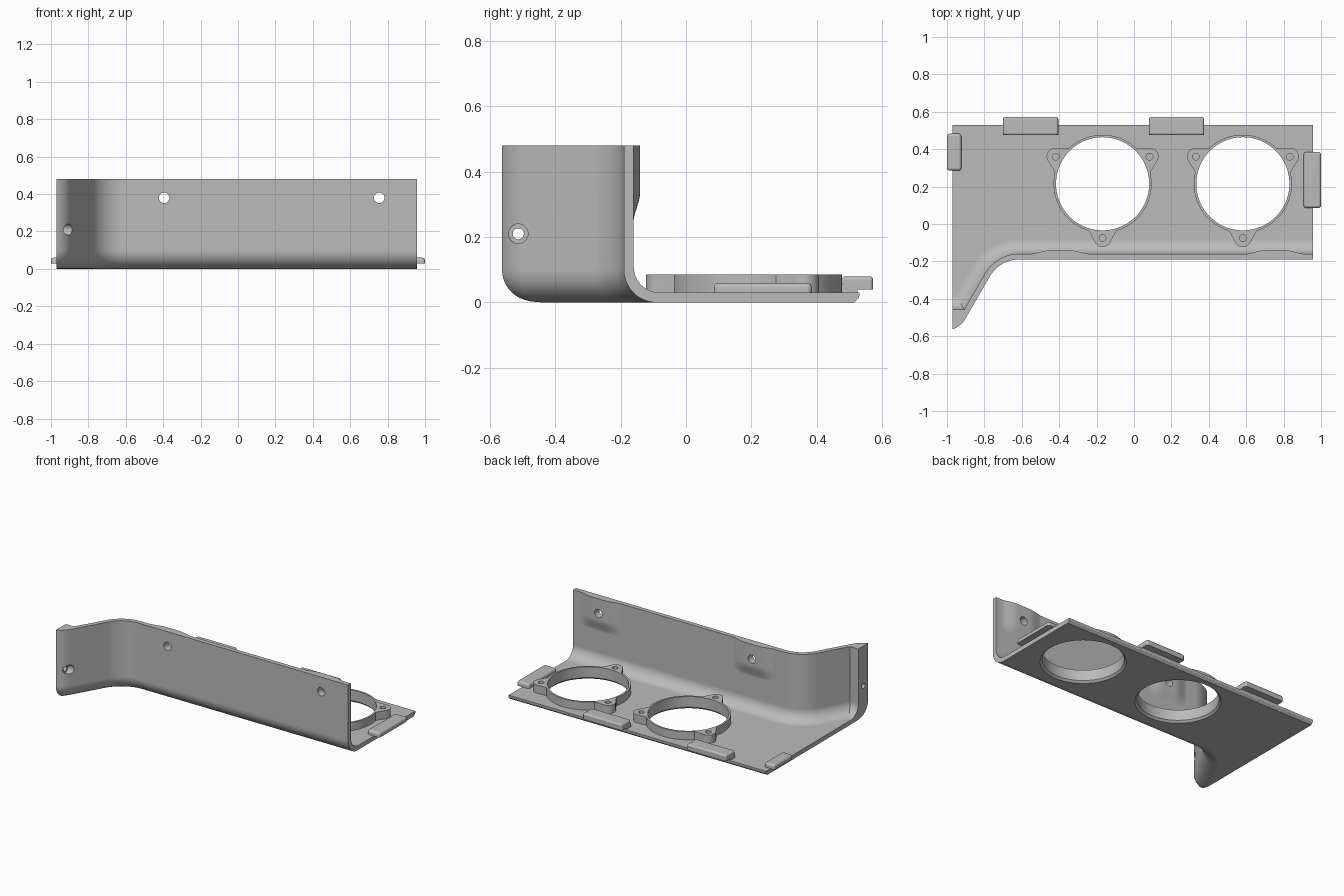
import bpy, bmesh
from math import sin, cos, tan, pi, radians, hypot
from mathutils import Matrix, Vector

if "Cube" in bpy.data.objects:
    bpy.data.objects.remove(bpy.data.objects["Cube"], do_unlink=True)

grey = bpy.data.materials.new("plain grey")
grey.use_nodes = True
GREY = (0.5, 0.5, 0.5, 1)
grey.diffuse_color = GREY
grey.node_tree.nodes["Principled BSDF"].inputs["Base Color"].default_value = GREY


def finish(name, bm):
    bmesh.ops.recalc_face_normals(bm, faces=bm.faces)
    mesh = bpy.data.meshes.new(name)
    bm.to_mesh(mesh)
    bm.free()
    mesh.materials.append(grey)
    obj = bpy.data.objects.new(name, mesh)
    bpy.context.collection.objects.link(obj)
    return obj


def loft(name, layers):
    """Solid from a stack of (outline, z) layers with equal point counts."""
    bm = bmesh.new()
    rings = [[bm.verts.new((x, y, z)) for x, y in outline] for outline, z in layers]
    for low, high in zip(rings, rings[1:]):
        for i in range(len(low)):
            bm.faces.new((low[i - 1], low[i], high[i], high[i - 1]))
    bm.faces.new(rings[0])
    bm.faces.new(rings[-1])
    return finish(name, bm)


def box(name, x, y, z, round_by=0):
    bm = bmesh.new()
    bmesh.ops.create_cube(bm, size=1)
    for v in bm.verts:
        v.co = [(a + b) / 2 + c * (b - a) for c, (a, b) in zip(v.co, (x, y, z))]
    if round_by:
        # keep the underside square
        edges = [e for e in bm.edges if any(v.co.z > z[0] + 0.001 for v in e.verts)]
        bmesh.ops.bevel(bm, geom=edges, offset=round_by, segments=4,
                        profile=0.5, affect='EDGES')
    return finish(name, bm)


def rod(name, start, end, r1, r2=None, sides=32):
    a, b = Vector(start), Vector(end)
    turn = Vector((0, 0, 1)).rotation_difference(b - a).to_matrix().to_4x4()
    bm = bmesh.new()
    bmesh.ops.create_cone(bm, cap_ends=True, segments=sides, radius1=r1,
                          radius2=r1 if r2 is None else r2, depth=(b - a).length,
                          matrix=Matrix.Translation((a + b) / 2) @ turn)
    return finish(name, bm)


def combine(target, tool, operation='DIFFERENCE'):
    tool.hide_render = True
    mod = target.modifiers.new("combine", 'BOOLEAN')
    mod.object, mod.operation, mod.solver = tool, operation, 'EXACT'
    bpy.context.view_layer.objects.active = target
    bpy.ops.object.modifier_apply(modifier=mod.name)
    bpy.data.objects.remove(tool, do_unlink=True)


def smooth(obj):
    bpy.ops.object.select_all(action='DESELECT')
    obj.select_set(True)
    bpy.context.view_layer.objects.active = obj
    bpy.ops.object.shade_smooth_by_angle(angle=radians(32))
    mod = obj.modifiers.new("even_shading", 'WEIGHTED_NORMAL')
    mod.keep_sharp = True


# Plan of the front wall: straight run, bend, slanted wing, curled tip
LEFT, RIGHT, BACK, TOP = -0.97, 0.957, 0.53, 0.48
BEND, BEND_R = (-0.615, -0.37), 0.18
TIP, TIP_R = (-1.013, -0.44), 0.13
SLANT = pi / 3
STEPS = 14


def bend_points(d):
    return [(BEND[0] - (BEND_R + d) * sin(SLANT * i / STEPS),
             BEND[1] + (BEND_R + d) * cos(SLANT * i / STEPS)) for i in range(STEPS + 1)]


def outer_outline(d, back):
    tip = [(TIP[0] + (TIP_R - d) * sin(SLANT * (1 - i / STEPS)),
            TIP[1] - (TIP_R - d) * cos(SLANT * (1 - i / STEPS))) for i in range(STEPS + 1)]
    return ([(RIGHT, back), (RIGHT, BEND[1] + BEND_R + d)] + bend_points(d) + tip
            + [(-1.2, tip[-1][1]), (-1.2, back)])


def inner_outline(f):
    bend = bend_points(0.03 + f)
    x, y = bend[-1]
    post = -0.457 + f
    return ([(1.2, 0.9), (1.2, bend[0][1])] + bend
            + [(x - (y - post) / tan(SLANT), post), (-1.2, post), (-1.2, 0.9)])


def fillet(r, n=12):
    return [(r * (1 - sin(pi / 2 * i / n)), r * (1 - cos(pi / 2 * i / n)))
            for i in range(n + 1)]


# Floor and wall in one piece, hollowed with a filleted cutter
panel = loft("floor_and_wall",
             [(outer_outline(d, BACK - max(0, 0.015 - z)), z) for d, z in fillet(0.1)]
             + [(outer_outline(0, BACK), TOP)])
hollow = loft("hollow_cutter",
              [(inner_outline(d), 0.03 + z) for d, z in fillet(0.08)]
              + [(inner_outline(0), 0.8)])
combine(panel, hollow)
combine(panel, box("end_trim", (-1.5, LEFT), (-1, 1), (-0.2, 1)))


# Soft thickening of the wall around each screw hole
def ease(t):
    t = max(0, min(1, t))
    return t * t * (3 - 2 * t)


def pad_outline(cx, amount):
    half = 0.17
    front = []
    for i in range(25):
        x = -half + 2 * half * i / 24
        front.append((cx + x, -0.161 + 0.021 * amount * ease((half - abs(x)) / 0.12)))
    return [(cx - half, -0.175)] + front + [(cx + half, -0.175)]


for cx in (-0.395, 0.755):
    layers = [(pad_outline(cx, ease(i / 10)), 0.24 + 0.1 * i / 10) for i in range(11)]
    combine(panel, loft("pad", layers + [(pad_outline(cx, 1), TOP)]), 'UNION')
    combine(panel, rod("screw_cutter", (cx, -0.4, 0.38), (cx, 0, 0.38), 0.028))

# Stepped hole through the wing tip
combine(panel, rod("tip_cutter", (-1.2, -0.513, 0.21), (-0.7, -0.513, 0.21), 0.017))
combine(panel, rod("tip_recess", (-0.935, -0.513, 0.21), (-0.7, -0.513, 0.21), 0.03))


# Raised rings with three screw lugs each
def lug(cx, cy, angle):
    shape = [(0.235, -0.085), (0.262, -0.068)]
    shape += [(0.292 + 0.046 * cos(a), 0.046 * sin(a))
              for a in (radians(-65 + 130 * i / 12) for i in range(13))]
    shape += [(0.262, 0.068), (0.235, 0.085)]
    outline = [(cx + r * cos(angle) - s * sin(angle), cy + r * sin(angle) + s * cos(angle))
               for r, s in shape]
    return loft("lug", [(outline, 0.025), (outline, 0.085)])


for side, cx in (("right", -0.168), ("left", 0.582)):
    cy, hole = 0.215, 0.249
    ring = rod(side + "_mount_ring", (cx, cy, 0.025), (cx, cy, 0.085), 0.262, sides=96)
    angles = [radians(a) for a in (30, 150, 270)]
    for a in angles:
        combine(ring, lug(cx, cy, a), 'UNION')
    for a in angles:
        x, y = cx + 0.29 * cos(a), cy + 0.29 * sin(a)
        combine(ring, rod("lug_cutter", (x, y, 0.035), (x, y, 0.2), 0.018))
    for part in (ring, panel):
        combine(part, rod("bore", (cx, cy, -0.1), (cx, cy, 0.2), hole, sides=96))
    # chamfer under the opening
    combine(panel, rod("chamfer", (cx, cy, -0.01), (cx, cy, 0.015),
                       hole + 0.023, hole - 0.002, sides=96))
    smooth(ring)
smooth(panel)

# Clips along the back edge, overhanging with a small step
for side, x in (("right", (-0.70, -0.405)), ("left", (0.08, 0.375))):
    clip = box(side + "_back_clip", x, (0.475, 0.573), (0.04, 0.08), 0.012)
    foot = box("foot", x, (0.475, 0.525), (0.025, 0.055))
    combine(clip, foot, 'UNION')
    combine(clip, box("square_end", (-2, 2), (0.5725, 0.7), (0, 0.2)))
    smooth(clip)

# Clips on the two ends
for name, x, y in (("right_end_clip", (-1.0, -0.923), (0.285, 0.483)),
                   ("left_end_clip", (0.907, 1.0), (0.085, 0.385))):
    smooth(box(name, x, y, (0.029, 0.06), 0.015))
